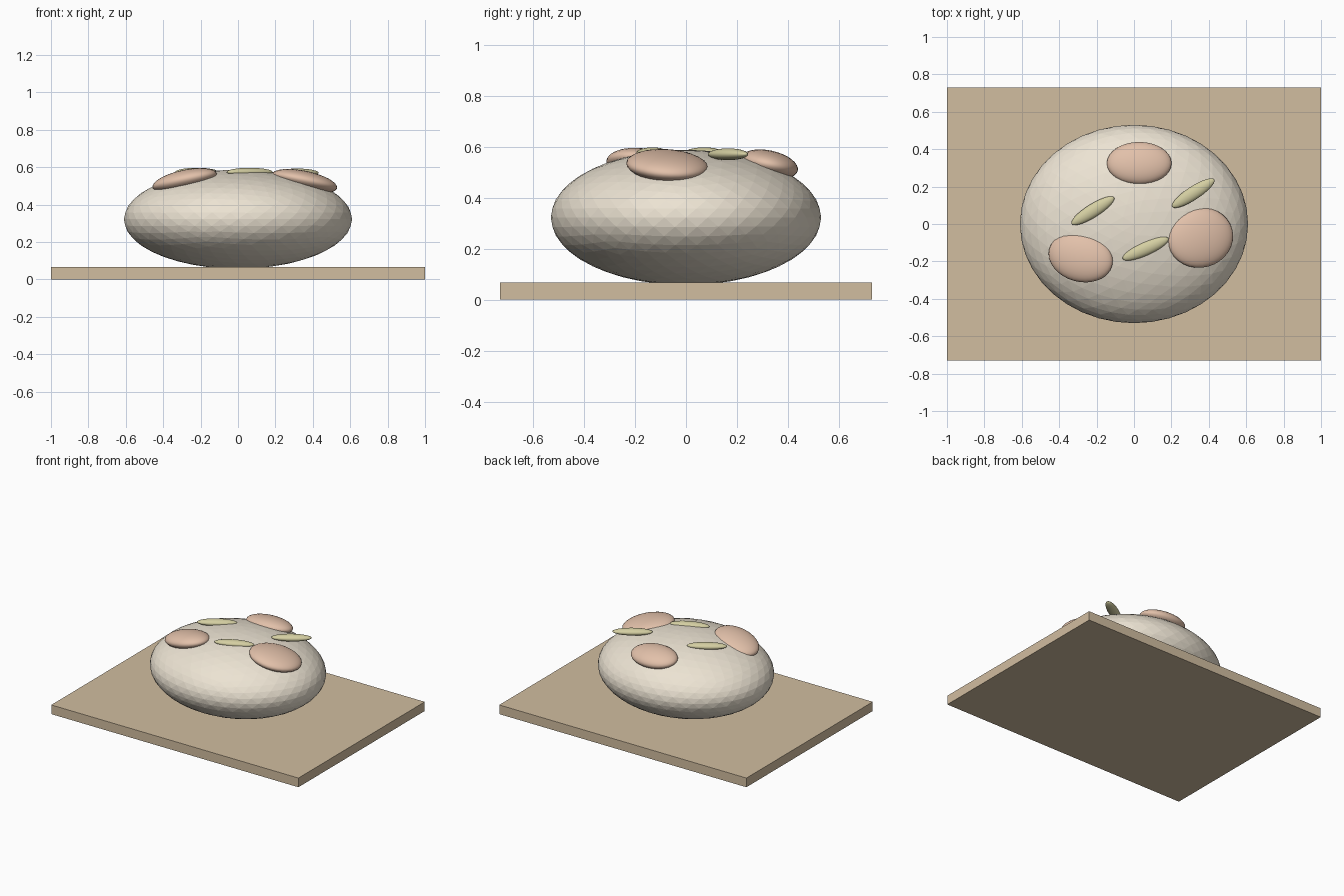
import bpy
from math import radians

if "Cube" in bpy.data.objects:
    bpy.data.objects.remove(bpy.data.objects["Cube"])


def material(name, rgb):
    m = bpy.data.materials.new(name)
    m.diffuse_color = (*rgb, 1)
    m.use_nodes = True
    m.node_tree.nodes["Principled BSDF"].inputs["Base Color"].default_value = m.diffuse_color
    return m


WOOD = material("wood", (0.64, 0.51, 0.35))
DOUGH = material("dough", (0.84, 0.77, 0.65))
PINK = material("pink", (0.76, 0.53, 0.40))
SEED = material("seed_yellow", (0.66, 0.62, 0.36))


def finish(name, mat, size, rot=(0, 0, 0)):
    o = bpy.context.object
    o.name = name
    o.scale = size
    o.rotation_euler = [radians(a) for a in rot]
    o.data.materials.append(mat)
    return o


def ellipsoid(name, mat, loc, radii, rot):
    bpy.ops.mesh.primitive_uv_sphere_add(segments=32, ring_count=16, radius=1, location=loc)
    finish(name, mat, radii, rot)
    bpy.ops.object.shade_smooth()


# Board
bpy.ops.mesh.primitive_cube_add(size=1, location=(0, 0, 0.0335))
finish("board", WOOD, (2, 1.46, 0.067))

# Faceted loaf
bpy.ops.mesh.primitive_ico_sphere_add(subdivisions=4, radius=1, location=(0, 0, 0.322))
finish("loaf", DOUGH, (0.61, 0.53, 0.265))

# Round toppings leaning outwards with the loaf surface
ellipsoid("topping_back", PINK, (0.028, 0.325, 0.53), (0.173, 0.116, 0.055), (-12, 0, 0))
ellipsoid("topping_left", PINK, (-0.285, -0.178, 0.53), (0.178, 0.131, 0.055), (0, -12, -15))
ellipsoid("topping_right", PINK, (0.355, -0.073, 0.525), (0.180, 0.160, 0.055), (0, 12, 15))

# Seeds lying flat
for i, (x, y, z, turn) in enumerate([(-0.22, 0.071, 0.574, 32),
                                     (0.317, 0.165, 0.570, 33),
                                     (0.062, -0.132, 0.574, 24)]):
    ellipsoid(f"seed_{i + 1}", SEED, (x, y, z), (0.134, 0.036, 0.023), (0, 0, turn))
